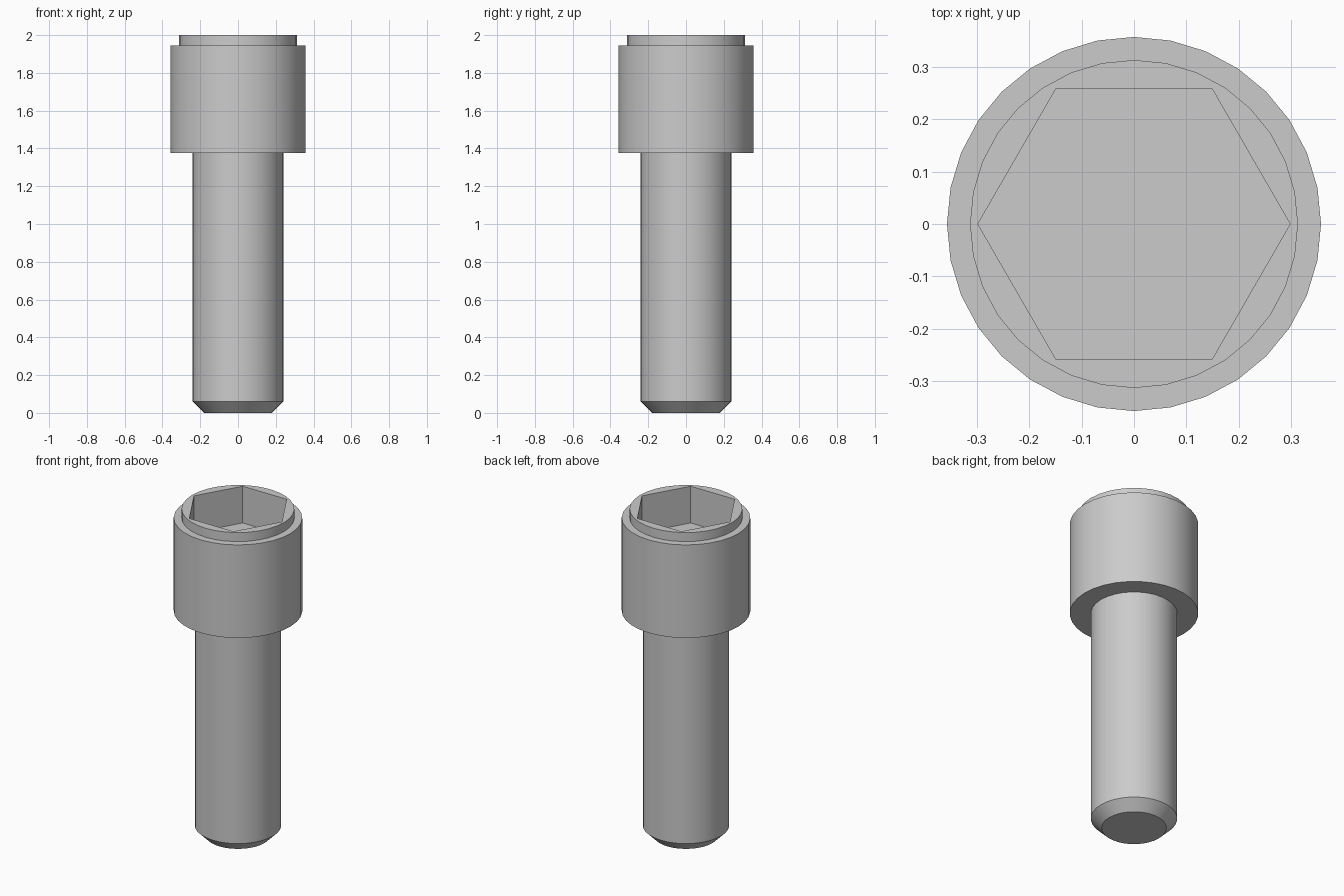
import bpy
import bmesh
from math import cos, sin, pi, radians

cube = bpy.data.objects.get("Cube")
if cube:
    bpy.data.objects.remove(cube)

SEGMENTS = 32
SHANK_RADIUS = 0.24
HEAD_BOTTOM = 1.375
TOP = 2.0
SOCKET_FLOOR = 1.775

steel = bpy.data.materials.new("steel_grey")
steel.use_nodes = True
steel.diffuse_color = (0.6, 0.6, 0.6, 1)
steel.node_tree.nodes["Principled BSDF"].inputs["Base Color"].default_value = (0.6, 0.6, 0.6, 1)


def ring(bm, radius, z, sides=SEGMENTS):
    return [bm.verts.new((radius * cos(2 * pi * i / sides), radius * sin(2 * pi * i / sides), z))
            for i in range(sides)]


def bridge(bm, lower, upper):
    n = len(lower)
    for i in range(n):
        j = (i + 1) % n
        bm.faces.new((lower[i], lower[j], upper[j], upper[i]))


def lathe(bm, profile):
    """Stack rings of (radius, height) and return them."""
    rings = [ring(bm, r, z) for r, z in profile]
    for lower, upper in zip(rings, rings[1:]):
        bridge(bm, lower, upper)
    return rings


def loop_edges(bm, verts):
    pairs = zip(verts, verts[1:] + verts[:1])
    return [bm.edges.get(p) or bm.edges.new(p) for p in pairs]


def finish(bm, name):
    mesh = bpy.data.meshes.new(name)
    bm.to_mesh(mesh)
    bm.free()
    mesh.materials.append(steel)
    obj = bpy.data.objects.new(name, mesh)
    bpy.context.collection.objects.link(obj)
    bpy.ops.object.select_all(action="DESELECT")
    obj.select_set(True)
    bpy.context.view_layer.objects.active = obj
    bpy.ops.object.shade_smooth_by_angle(angle=radians(30))


# Shank with a chamfered tip, running up to the underside of the head
bm = bmesh.new()
rings = lathe(bm, [(0.18, 0), (SHANK_RADIUS, 0.06), (SHANK_RADIUS, HEAD_BOTTOM)])
bm.faces.new(rings[0][::-1])
finish(bm, "shank")

# Head with a stepped rim and a hexagonal socket
bm = bmesh.new()
rings = lathe(bm, [(SHANK_RADIUS, HEAD_BOTTOM), (0.357, HEAD_BOTTOM),
                   (0.357, 1.945), (0.313, 1.945), (0.313, TOP)])
hex_top = ring(bm, 0.298, TOP, 6)
hex_floor = ring(bm, 0.298, SOCKET_FLOOR, 6)
rim = loop_edges(bm, rings[-1]) + loop_edges(bm, hex_top)
bmesh.ops.triangle_fill(bm, edges=rim, use_beauty=True, normal=(0, 0, 1))
bridge(bm, hex_top, hex_floor)
bm.faces.new(hex_floor)
finish(bm, "socket_head")
